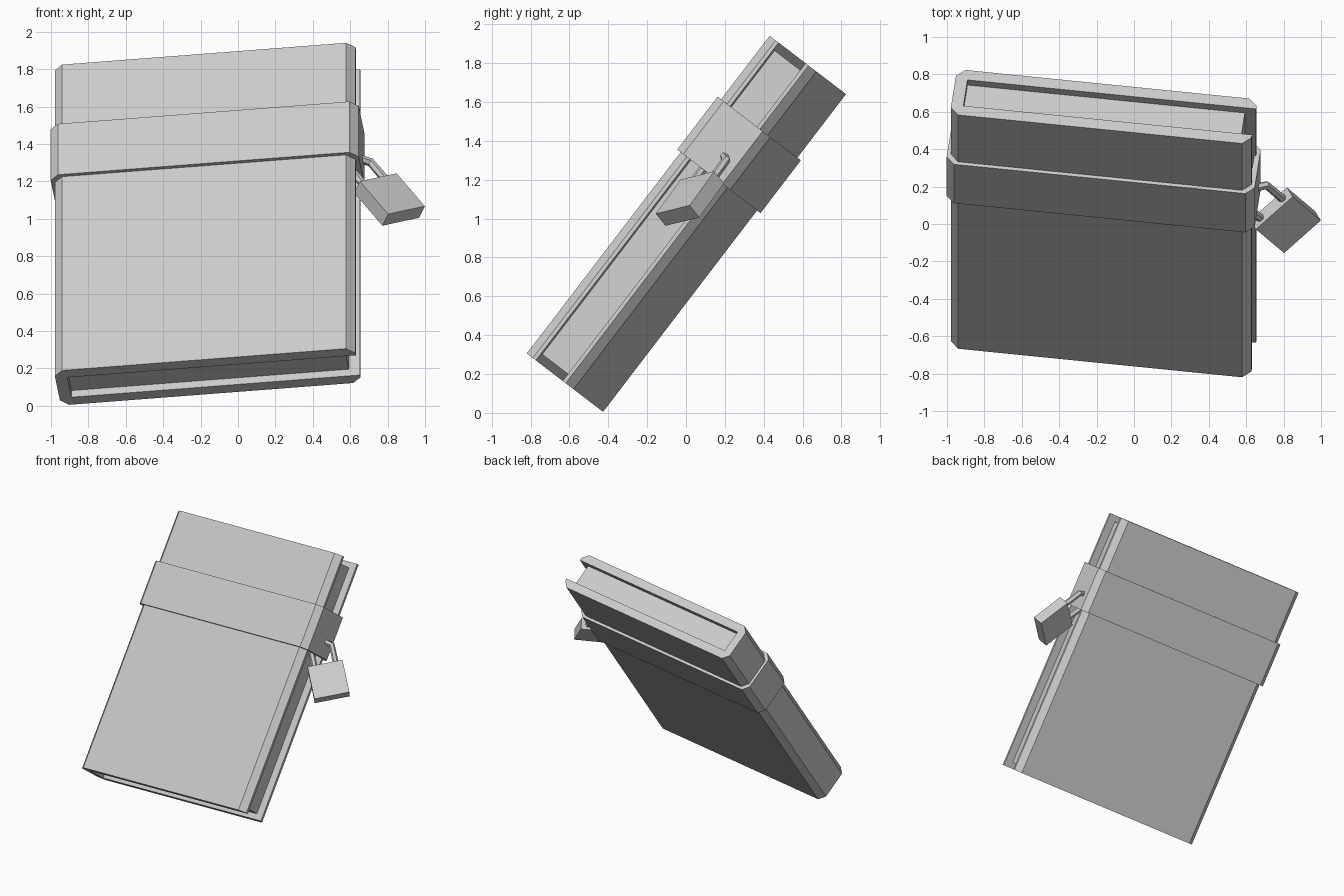
import bpy, bmesh
from mathutils import Vector, Matrix

if "Cube" in bpy.data.objects:
    bpy.data.objects.remove(bpy.data.objects["Cube"])


def frame(x_dir, y_hint, origin):
    """Orthonormal placement matrix from two directions and an origin."""
    x = Vector(x_dir).normalized()
    z = x.cross(Vector(y_hint)).normalized()
    y = z.cross(x)
    m = Matrix((x, y, z)).transposed().to_4x4()
    m.translation = Vector(origin)
    return m


def prism(name, outline, y0, y1, matrix, capped=True):
    """Extrude an (x, z) outline along local y; open tube if not capped."""
    bm = bmesh.new()
    lo = [bm.verts.new((x, y0, z)) for x, z in outline]
    hi = [bm.verts.new((x, y1, z)) for x, z in outline]
    n = len(outline)
    for i in range(n):
        j = (i + 1) % n
        bm.faces.new((lo[i], hi[i], hi[j], lo[j]))
    if capped:
        bm.faces.new(lo)
        bm.faces.new(hi[::-1])
        bmesh.ops.recalc_face_normals(bm, faces=bm.faces)
    me = bpy.data.meshes.new(name)
    bm.to_mesh(me)
    bm.free()
    ob = bpy.data.objects.new(name, me)
    ob.matrix_world = matrix
    bpy.context.collection.objects.link(ob)
    return ob


def rect(x0, x1, z):
    return [(x0, -z), (x1, -z), (x1, z), (x0, z)]


BOOK = frame((1, -0.1005, 0.0768), (0, 0.607, 0.794), (-0.162, 0.002, 0.973))
LOCK = frame((0.738, 0.655, 0.161), (-0.564, 0.489, 0.667), (0.81, 0.02, 1.103))
W, H, T = 0.81, 1.029, 0.1525      # half width, height and thickness
C, B = 0.065, 0.045                # cover thickness, chamfer

# cover: C-shaped section with chamfered edges, open at the fore edge
half = [(W, T - C), (W, T - B), (W - B, T), (-W + B, T), (-W, T - B)]
inner = [(-W + C, -T + C), (-W + C, T - C)]
prism("book_cover", half + [(x, -z) for x, z in half[::-1]] + inner, -H, H, BOOK)

# page block, set back from the cover edges
prism("pages", rect(-W + C - 0.01, W - 0.06, T - C + 0.002), -H + 0.045, H - 0.045, BOOK)

# strap: closed chamfered loop around the book
d = 0.02
w, t = W + d, T + d
right = [(w, -t + B), (w, t - B), (w - B, t)]
octagon = [(w - B, -t)] + right + [(-w + B, t), (-w, t - B), (-w, -t + B), (-w + B, -t)]
strap = prism("strap", octagon, 0.275, 0.617, BOOK, capped=False)
sol = strap.modifiers.new("thickness", "SOLIDIFY")
sol.thickness = 0.03
sol.offset = -1
sol.use_even_offset = True

# padlock body
prism("padlock_body", rect(-0.133, 0.133, 0.0425), -0.132, 0.132, LOCK)

# padlock shackle: six-sided bent bar
cu = bpy.data.curves.new("padlock_shackle", "CURVE")
cu.dimensions = "3D"
cu.bevel_depth = 0.023
cu.bevel_resolution = 1
cu.use_fill_caps = True
side = [(0.08, 0.1), (0.08, 0.28), (0.03, 0.322)]
path = side + [(-x, y) for x, y in side[::-1]]
sp = cu.splines.new("POLY")
sp.points.add(len(path) - 1)
for p, (x, y) in zip(sp.points, path):
    p.co = (x, y, 0, 1)
sp.use_smooth = False
shackle = bpy.data.objects.new("padlock_shackle", cu)
shackle.matrix_world = LOCK
bpy.context.collection.objects.link(shackle)
